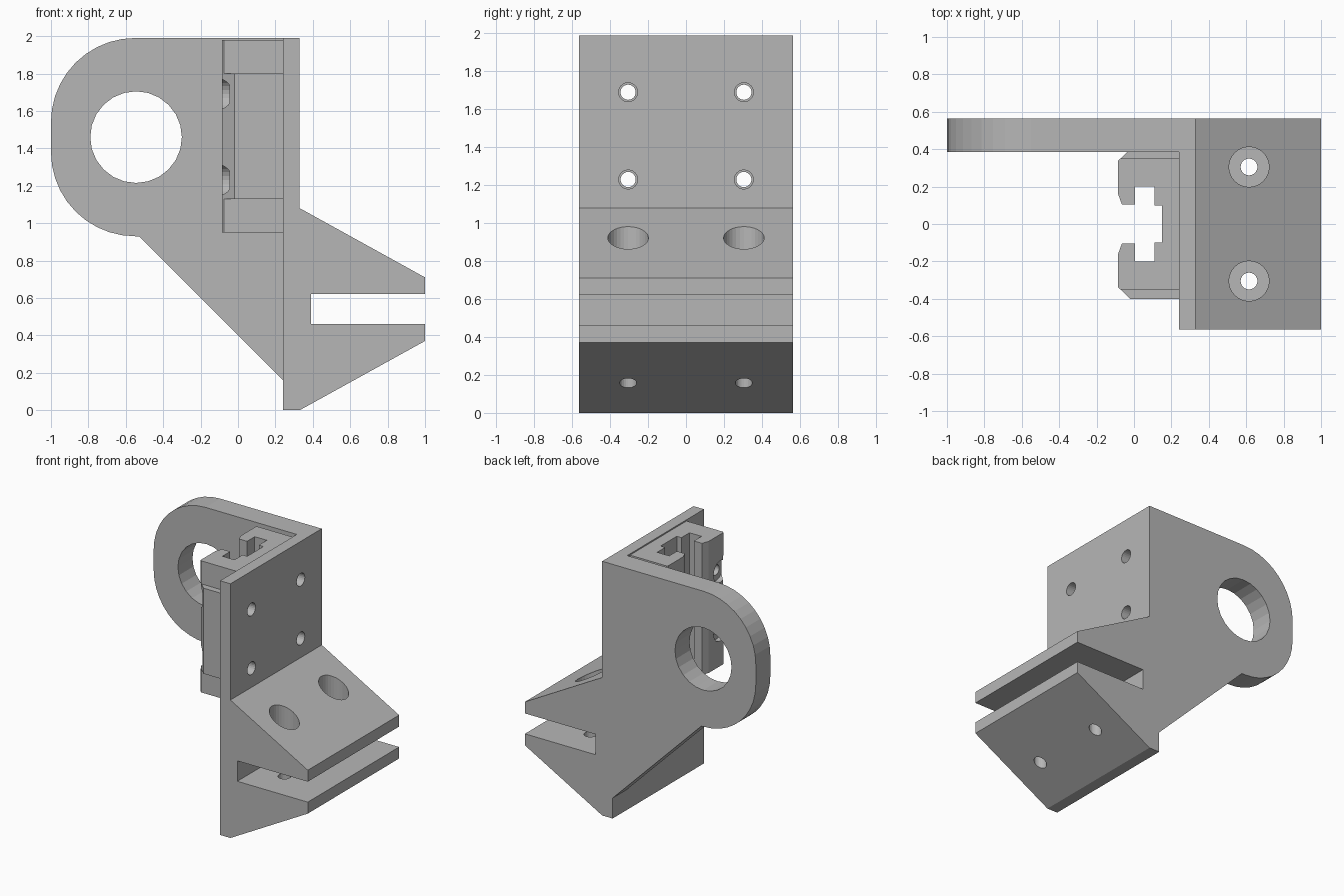
import bpy, bmesh, math
from mathutils import Vector

cube = bpy.data.objects.get("Cube")
if cube:
    bpy.data.objects.remove(cube, do_unlink=True)

grey = bpy.data.materials.new("plain grey")
grey.use_nodes = True
colour = (0.47, 0.47, 0.47, 1)
grey.diffuse_color = colour
grey.node_tree.nodes["Principled BSDF"].inputs["Base Color"].default_value = colour

# Ways to lift a flat outline point into space, by extrusion axis
LIFT = {
    "x": lambda p, d: Vector((d, p[0], p[1])),
    "y": lambda p, d: Vector((p[0], d, p[1])),
    "z": lambda p, d: Vector((p[0], p[1], d)),
}


def prism(name, outline, axis, start, end):
    """Extrude a closed outline between two positions on an axis."""
    bm = bmesh.new()
    lift = LIFT[axis]
    base = bm.faces.new([bm.verts.new(lift(p, start)) for p in outline])
    shift = lift((0, 0), end - start)
    grown = bmesh.ops.extrude_face_region(bm, geom=[base], use_keep_orig=True)
    moved = [v for v in grown["geom"] if isinstance(v, bmesh.types.BMVert)]
    bmesh.ops.translate(bm, verts=moved, vec=shift)
    bmesh.ops.recalc_face_normals(bm, faces=bm.faces)
    mesh = bpy.data.meshes.new(name)
    bm.to_mesh(mesh)
    bm.free()
    mesh.materials.append(grey)
    obj = bpy.data.objects.new(name, mesh)
    bpy.context.collection.objects.link(obj)
    return obj


def arc(cx, cy, r, a0, a1, steps):
    angles = [math.radians(a0 + (a1 - a0) * i / steps) for i in range(steps + 1)]
    return [(cx + r * math.cos(a), cy + r * math.sin(a)) for a in angles]


def rod(centre, r, axis, start, end, sides=24):
    ring = arc(*centre, r, 0, 360, sides)[:-1]
    return prism("cutter", ring, axis, start, end)


def combine(obj, other, operation):
    """Apply a boolean and remove the helper."""
    mod = obj.modifiers.new(operation, "BOOLEAN")
    mod.operation = operation
    mod.solver = "EXACT"
    mod.object = other
    bpy.context.view_layer.objects.active = obj
    bpy.ops.object.modifier_apply(modifier=mod.name)
    bpy.data.objects.remove(other, do_unlink=True)


# Upright plate with the slotted clamp jaws
HALF = 0.565
bracket = prism("bracket", [
    (0.24, 0), (0.33, 0), (1, 0.37), (1, 0.46), (0.39, 0.46), (0.39, 0.62),
    (1, 0.62), (1, 0.71), (0.33, 1.08), (0.33, 1.99), (0.24, 1.99)],
    "y", -HALF, HALF)

# Side plate with rounded end and large eye
side = [(0.28, 0.16), (0.28, 1.99)]
side += arc(-0.55, 1.54, 0.45, 90, 180, 10)
side += arc(-0.55, 1.38, 0.45, 180, 270, 10)
side += [(-0.53, 0.93), (0.24, 0.16)]
combine(bracket, prism("side_plate", side, "y", 0.385, HALF), "UNION")
combine(bracket, rod((-0.545, 1.46), 0.245, "y", 0.2, 0.8), "DIFFERENCE")

# Bolt holes in the upright plate and the jaws
SIDES = (-0.305, 0.305)
HEIGHTS = (1.23, 1.69)
for y in SIDES:
    for z in HEIGHTS:
        combine(bracket, rod((y, z), 0.05, "x", 0.1, 0.5), "DIFFERENCE")
    combine(bracket, rod((0.615, y), 0.045, "z", -0.1, 0.8), "DIFFERENCE")
    combine(bracket, rod((0.615, y), 0.107, "z", 0.71, 1.2, 32), "DIFFERENCE")


# Slide block: channel-shaped outline mirrored across the centre line
def channel(outer):
    half = outer + [(-0.085, 0.16), (-0.065, 0.105), (0.005, 0.105), (0.005, 0.2),
                    (0.11, 0.2), (0.11, 0.1), (0.15, 0.1)]
    return half + [(x, -y) for x, y in reversed(half)]


body = channel([(0.24, 0.4), (-0.02, 0.4), (-0.085, 0.335)])
block = prism("slide_block", body, "z", 1.13, 1.80)
for y in SIDES:
    for z in HEIGHTS:
        combine(block, rod((y, z), 0.04, "x", -0.3, 0.5), "DIFFERENCE")
        combine(block, rod((y, z), 0.085, "x", -0.3, -0.045), "DIFFERENCE")

# End caps of the slide block
cap = channel([(0.24, 0.35), (-0.075, 0.35), (-0.085, 0.34)])
for name, low, high in (("lower_end_cap", 0.95, 1.13), ("upper_end_cap", 1.80, 1.98)):
    prism(name, cap, "z", low, high)
